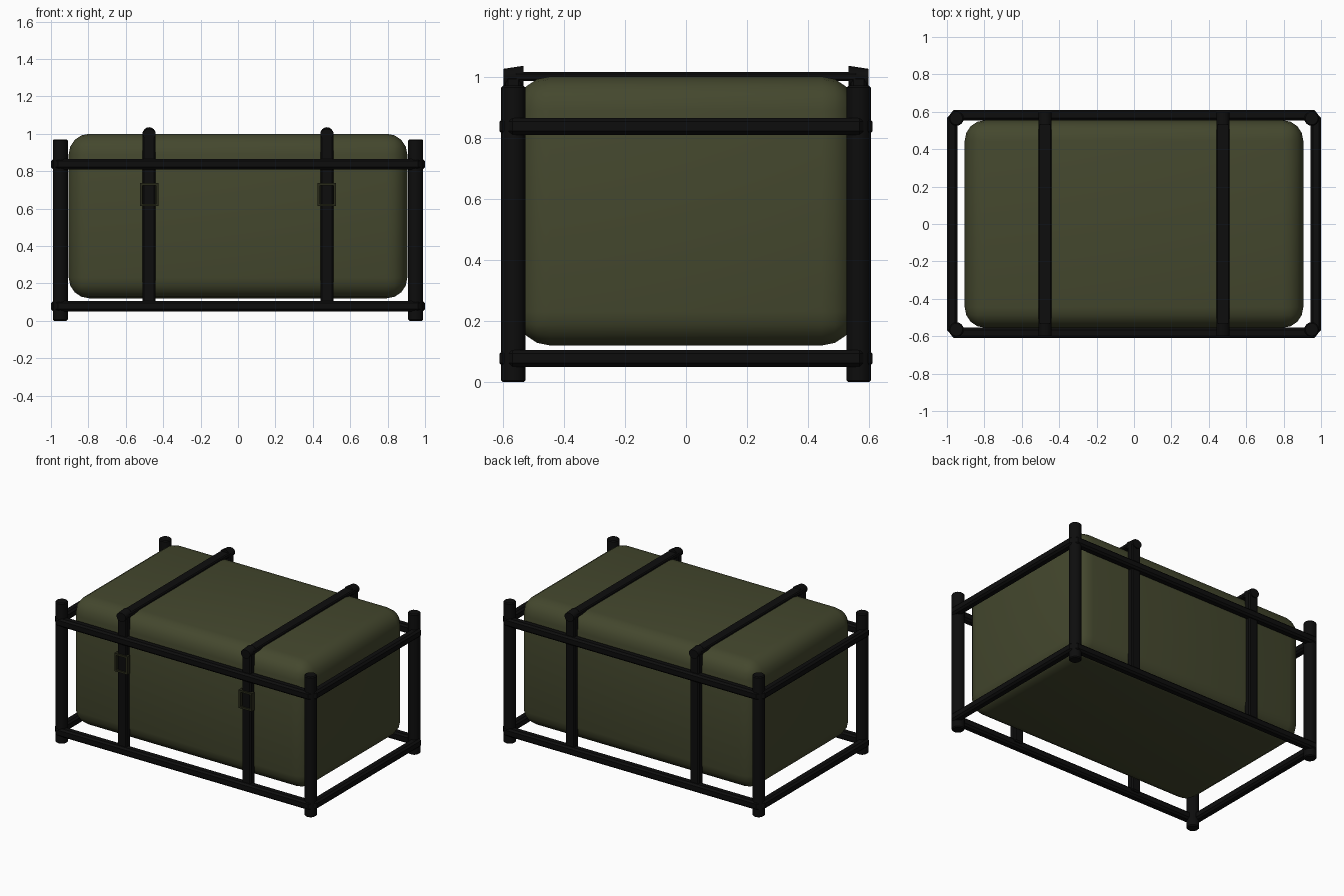
import bpy
from math import pi

cube = bpy.data.objects.get("Cube")
if cube:
    bpy.data.objects.remove(cube, do_unlink=True)


def material(name, r, g, b):
    m = bpy.data.materials.new(name)
    m.use_nodes = True
    m.diffuse_color = (r, g, b, 1)
    m.node_tree.nodes["Principled BSDF"].inputs["Base Color"].default_value = (r, g, b, 1)
    return m


OLIVE = material("olive canvas", 0.058, 0.064, 0.027)
BLACK = material("black metal", 0.004, 0.004, 0.004)
BUCKLE = material("dark olive buckle", 0.022, 0.023, 0.01)


def finish(name, mat, bevel, segments):
    ob = bpy.context.object
    ob.name = name
    ob.data.materials.append(mat)
    bpy.ops.object.transform_apply(location=False, rotation=True, scale=True)
    if bevel:
        mod = ob.modifiers.new("rounding", "BEVEL")
        mod.width = bevel
        mod.segments = segments
        mod.limit_method = "ANGLE"
        bpy.ops.object.modifier_apply(modifier=mod.name)
    bpy.ops.object.shade_smooth_by_angle(angle=pi / 6)
    return ob


def block(name, center, size, mat, bevel=0, segments=1):
    bpy.ops.mesh.primitive_cube_add(size=1, location=center)
    bpy.context.object.scale = size
    return finish(name, mat, bevel, segments)


def rod(name, center, radius, length, mat, rotation=(0, 0, 0), bevel=0):
    bpy.ops.mesh.primitive_cylinder_add(vertices=16, radius=radius, depth=length,
                                        location=center, rotation=rotation)
    return finish(name, mat, bevel, 1)


# Soft rounded bag
block("bag", (0, 0, 0.56), (1.81, 1.11, 0.88), OLIVE, 0.11, 4)

# Frame: corner posts and two rings of rails
for sx in (-1, 1):
    for sy in (-1, 1):
        rod("corner_post", (sx * 0.95, sy * 0.565, 0.485), 0.04, 0.97, BLACK, bevel=0.006)
for z in (0.078, 0.837):
    for s in (-1, 1):
        block("long_rail", (0, s * 0.582, z), (1.95, 0.056, 0.056), BLACK, 0.012)
        block("side_rail", (s * 0.972, 0, z), (0.056, 1.16, 0.056), BLACK, 0.012)

# Straps over the bag, with rounded knuckles at the bends
for x in (-0.475, 0.475):
    block("top_strap", (x, 0, 1.0), (0.07, 1.12, 0.03), BLACK, 0.006)
    for s in (-1, 1):
        block("strap_drop", (x, s * 0.565, 0.54), (0.07, 0.05, 0.92), BLACK, 0.008)
        knob = rod("strap_knuckle", (x, s * 0.565, 1.0), 0.035, 0.065, BLACK, (pi / 2, 0, 0))
        # Slope the knuckle down towards the outside
        for v in knob.data.vertices:
            if v.co.z > 0 and v.co.y * s > 0:
                v.co.z *= 0.72

    # Open buckle frame on the front of each strap
    for s in (-1, 1):
        block("buckle_side", (x + s * 0.043, -0.585, 0.675), (0.014, 0.03, 0.125), BUCKLE)
        block("buckle_bar", (x, -0.585, 0.675 + s * 0.056), (0.1, 0.03, 0.013), BUCKLE)
